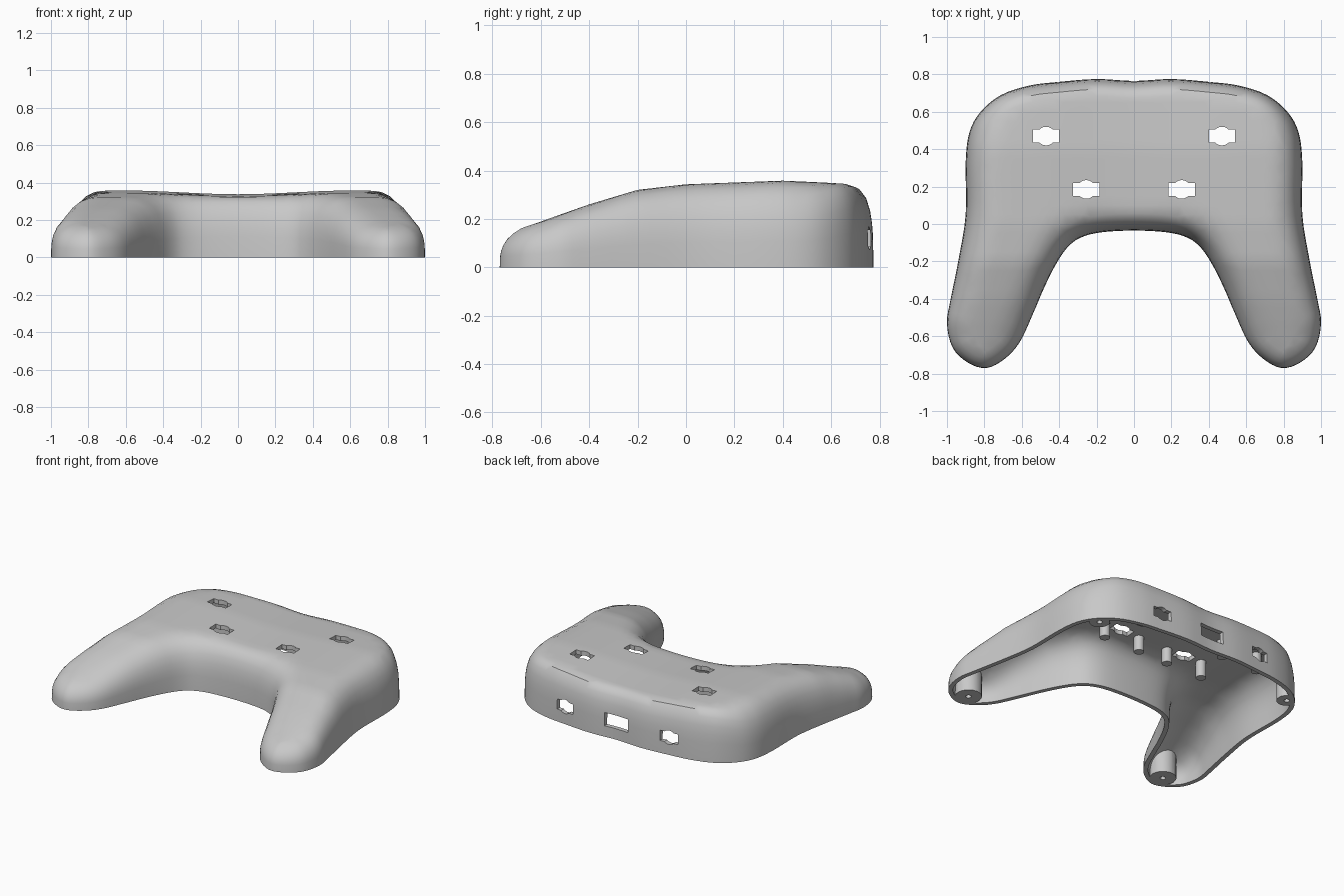
import bpy, bmesh, math
from mathutils import Vector, kdtree, geometry

cube = bpy.data.objects.get("Cube")
if cube:
    bpy.data.objects.remove(cube)

grey = bpy.data.materials.new("shell_grey")
grey.use_nodes = True
grey.diffuse_color = (0.58, 0.58, 0.58, 1)
grey.node_tree.nodes["Principled BSDF"].inputs["Base Color"].default_value = (0.58, 0.58, 0.58, 1)

WALL = 0.03
# Half of the plan outline, from back centre round the grip to front centre
HALF = [(0, .765), (.2, .775), (.4, .76), (.56, .74), (.71, .69), (.82, .6), (.88, .49),
        (.9, .33), (.9, .05), (.94, -.2), (.98, -.4), (1, -.53), (.97, -.66), (.89, -.74),
        (.79, -.77), (.69, -.72), (.61, -.63), (.54, -.48), (.48, -.34), (.42, -.22),
        (.36, -.13), (.29, -.075), (.18, -.045), (0, -.035)]
# Crown height along y
CROWN = [(-.8, .15), (-.6, .19), (-.4, .26), (-.2, .32), (0, .343), (.4, .358), (.8, .34)]


def smooth_loop(points, steps=4):
    """Closed Catmull-Rom curve through the points."""
    n, out = len(points), []
    for i in range(n):
        a, b, c, d = (Vector(points[(i + k) % n]) for k in (-1, 0, 1, 2))
        for s in range(steps):
            t = s / steps
            out.append(0.5 * (2 * b + (c - a) * t + (2 * a - 5 * b + 4 * c - d) * t * t
                              + (3 * b - a - 3 * c + d) * t ** 3))
    return out


OUTLINE = smooth_loop(HALF + [(-x, y) for x, y in HALF[-2:0:-1]])
COUNT = len(OUTLINE)
INWARD = []
for i in range(COUNT):
    t = (OUTLINE[(i + 1) % COUNT] - OUTLINE[i - 1]).normalized()
    INWARD.append(Vector((t.y, -t.x)))
tree = kdtree.KDTree(COUNT)
for i, p in enumerate(OUTLINE):
    tree.insert((p.x, p.y, 0), i)
tree.balance()


def edge_distance(p):
    return tree.find((p.x, p.y, 0))[2]


def ease(t):
    t = max(0, min(1, t))
    return t * t * (3 - 2 * t)


def height(p, d, inset):
    """Rounded crown height at plan point p, d inside the edge."""
    for (y0, z0), (y1, z1) in zip(CROWN, CROWN[1:]):
        if p.y <= y1:
            break
    top = z0 + (z1 - z0) * (p.y - y0) / (y1 - y0)
    top -= 0.02 * (1 - ease(abs(p.x) / 0.6)) + inset
    side = 0.14 + 0.08 * ease(abs(p.x) / 0.6)
    radius = side + (0.1 - side) * ease((p.y - 0.45) / 0.25)
    u = max(0, 1 - d / radius)
    return top * (1 - u ** 3) ** (1 / 3)


def link(name, bm):
    mesh = bpy.data.meshes.new(name)
    bmesh.ops.recalc_face_normals(bm, faces=bm.faces[:])
    bm.to_mesh(mesh)
    bm.free()
    mesh.materials.append(grey)
    obj = bpy.data.objects.new(name, mesh)
    bpy.context.collection.objects.link(obj)
    return obj


def crowned_solid(name, inset, depth):
    """Solid with the plan outline, a domed top and a flat base."""
    pts, dist = [], []
    for d in (0, .002, .006, .014, .03, .055, .09):
        for p, n in zip(OUTLINE, INWARD):
            q = p + n * (d + inset)
            if d == 0 or edge_distance(q) > 0.9 * (d + inset):
                pts.append(q)
                dist.append(d)
    step = 0.05
    for j in range(-16, 17):
        for i in range(-20, 21):
            q = Vector(((i + 0.5 * (j % 2)) * step, j * step))
            d = edge_distance(q) - inset
            if d > 0.11:
                pts.append(q)
                dist.append(d)
    rim = [(i, (i + 1) % COUNT) for i in range(COUNT)]
    verts, _, faces, source, _, _ = geometry.delaunay_2d_cdt(pts, rim, [], 1, 1e-6)
    bm = bmesh.new()
    made = []
    for p, src in zip(verts, source):
        d = dist[src[0]] if src else 0
        made.append(bm.verts.new((p.x, p.y, height(p, d, inset))))
    for f in faces:
        bm.faces.new([made[k] for k in f])
    bmesh.ops.delete(bm, geom=[v for v in bm.verts if not v.link_faces], context='VERTS')
    border = [e for e in bm.edges if e.is_boundary]
    if depth:
        new = bmesh.ops.extrude_edge_only(bm, edges=border)["geom"]
        for v in new:
            if isinstance(v, bmesh.types.BMVert):
                v.co.z -= depth
        border = [e for e in bm.edges if e.is_boundary]
    bmesh.ops.holes_fill(bm, edges=border, sides=0)
    return link(name, bm)


def box(name, centre, size):
    bm = bmesh.new()
    bmesh.ops.create_cube(bm, size=1)
    bmesh.ops.scale(bm, vec=size, verts=bm.verts[:])
    bmesh.ops.translate(bm, vec=centre, verts=bm.verts[:])
    return link(name, bm)


def rod(name, centre, radius, length, along_y=False, sides=20):
    bm = bmesh.new()
    bmesh.ops.create_cone(bm, cap_ends=True, segments=sides, radius1=radius,
                          radius2=radius, depth=length)
    obj = link(name, bm)
    if along_y:
        obj.rotation_euler.x = math.pi / 2
    obj.location = centre
    return obj


def subtract(obj, cutters):
    """Cut every cutter from obj, apply the result and drop the cutters."""
    for c in cutters:
        c.hide_render = True
        m = obj.modifiers.new(c.name, 'BOOLEAN')
        m.operation, m.solver, m.object = 'DIFFERENCE', 'EXACT', c
    bpy.context.view_layer.update()
    graph = bpy.context.evaluated_depsgraph_get()
    mesh = bpy.data.meshes.new_from_object(obj.evaluated_get(graph))
    obj.modifiers.clear()
    obj.data = mesh
    for c in cutters:
        bpy.data.objects.remove(c)


shell = crowned_solid("controller_shell", 0, 0)
cavity = crowned_solid("cavity", WALL, 0.05)

posts, cutters = [], [cavity]
for s in (-1, 1):
    # Screw bosses in the grips and back corners
    for x, y, r in ((.8, -.67, .085), (.77, .58, .065)):
        posts.append(rod("screw_boss", (s * x, y, 0.2), r, 0.4))
        cutters.append(rod("screw_hole", (s * x, y, 0), 0.018, 0.16, sides=12))
    # Button openings in the top, with lugs hanging beside them
    for x, y in ((.47, .47), (.255, .185)):
        cutters.append(box("button_slot", (s * x, y, .35), (.14, .07, .25)))
        cutters.append(rod("button_round", (s * x, y, .35), .05, .25))
        for side in (-.14, .14):
            posts.append(rod("button_lug", (s * x + side, y, .3), .033, .2, sides=16))
    # Button openings in the back wall
    cutters.append(box("back_slot", (s * .4, .75, .12), (.13, .2, .07)))
    cutters.append(rod("back_round", (s * .4, .75, .12), .048, .2, along_y=True))
# Connector opening
cutters.append(box("connector_slot", (0, .76, .12), (.18, .2, .09)))

subtract(cavity, posts)
subtract(shell, cutters)

bpy.ops.object.select_all(action='DESELECT')
shell.select_set(True)
bpy.context.view_layer.objects.active = shell
bpy.ops.object.shade_smooth_by_angle(angle=math.radians(35))
